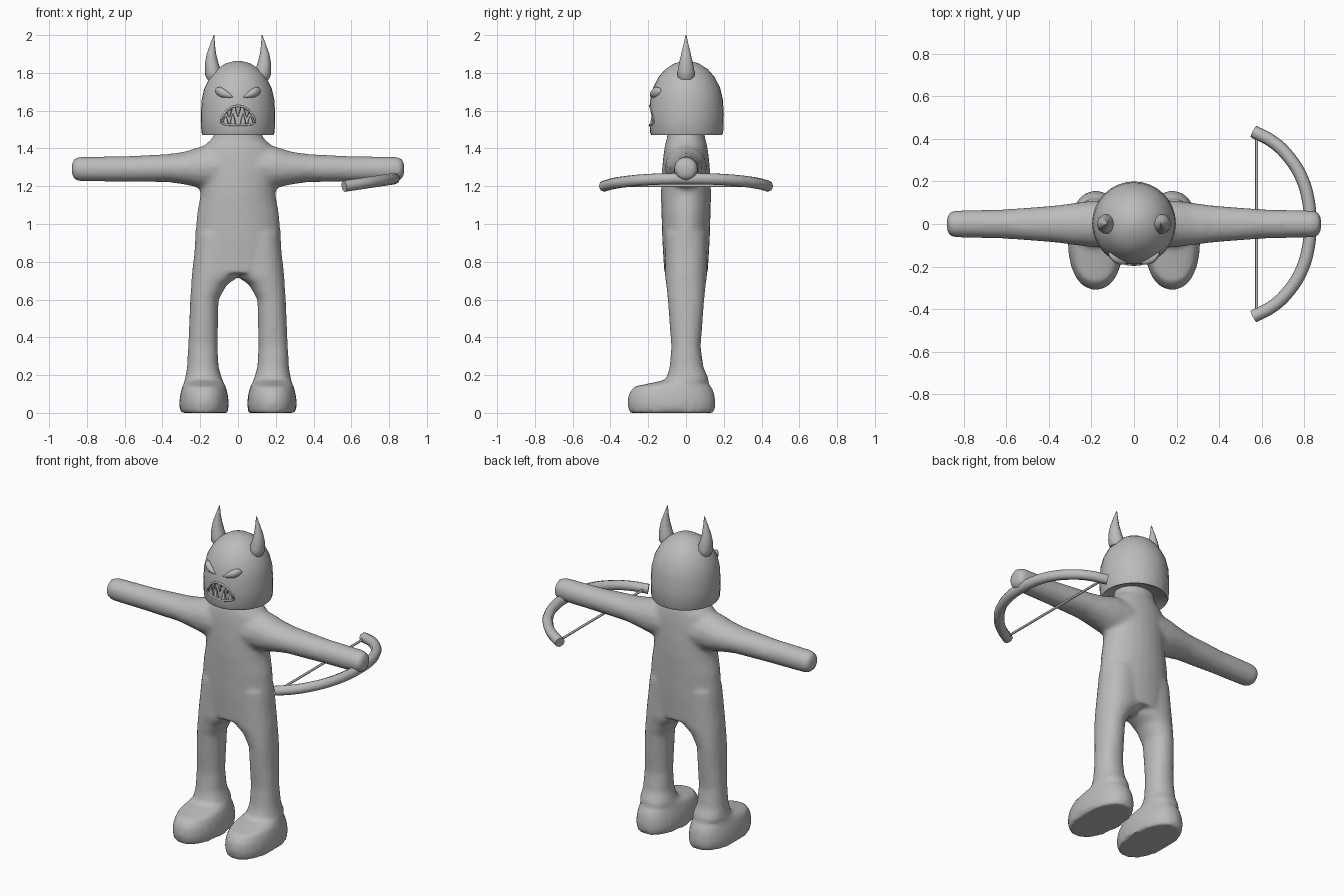
import bpy, bmesh, math
from mathutils import Vector

if "Cube" in bpy.data.objects:
    bpy.data.objects.remove(bpy.data.objects["Cube"])

grey = bpy.data.materials.new("plain grey")
grey.use_nodes = True
grey.diffuse_color = (0.5, 0.5, 0.5, 1)
grey.node_tree.nodes["Principled BSDF"].inputs["Base Color"].default_value = (0.5, 0.5, 0.5, 1)


def loft(bm, rings, axis="z", sides=16, power=2.0):
    """Skin elliptical rings (position, centre a, centre b, radius a, radius b)."""
    loops = []
    for pos, ca, cb, ra, rb in rings:
        loop = []
        for i in range(sides):
            t = 2 * math.pi * i / sides
            c, s = math.cos(t), math.sin(t)
            a = ca + ra * math.copysign(abs(c) ** (2 / power), c)
            b = cb + rb * math.copysign(abs(s) ** (2 / power), s)
            loop.append(bm.verts.new((a, b, pos) if axis == "z" else (pos, a, b)))
        loops.append(loop)
    for lo, hi in zip(loops, loops[1:]):
        for i in range(sides):
            j = (i + 1) % sides
            bm.faces.new((lo[i], lo[j], hi[j], hi[i]))
    bm.faces.new(loops[0][::-1])
    bm.faces.new(loops[-1])


def finish(name, bm, angle=40):
    bmesh.ops.recalc_face_normals(bm, faces=bm.faces)
    mesh = bpy.data.meshes.new(name)
    bm.to_mesh(mesh)
    bm.free()
    ob = bpy.data.objects.new(name, mesh)
    bpy.context.collection.objects.link(ob)
    mesh.materials.append(grey)
    smooth(ob, angle)
    return ob


def select(ob):
    bpy.ops.object.select_all(action="DESELECT")
    ob.select_set(True)
    bpy.context.view_layer.objects.active = ob


def smooth(ob, angle=40):
    select(ob)
    bpy.ops.object.shade_smooth_by_angle(angle=math.radians(angle))


def tube(name, points, radius, closed=False, kind="POLY"):
    curve = bpy.data.curves.new(name, "CURVE")
    curve.dimensions = "3D"
    curve.bevel_depth = radius
    curve.bevel_resolution = 2
    curve.use_fill_caps = True
    sp = curve.splines.new(kind)
    if kind == "BEZIER":
        sp.bezier_points.add(len(points) - 1)
        for bp, p in zip(sp.bezier_points, points):
            bp.co = p
            bp.handle_left_type = bp.handle_right_type = "AUTO"
        sp.resolution_u = 5
    else:
        sp.points.add(len(points) - 1)
        for pt, p in zip(sp.points, points):
            pt.co = (*p, 1)
    sp.use_cyclic_u = closed
    ob = bpy.data.objects.new(name, curve)
    bpy.context.collection.objects.link(ob)
    curve.materials.append(grey)
    select(ob)
    bpy.ops.object.convert(target="MESH")
    smooth(bpy.context.object, 50)


# Body: torso, arms and legs with feet, blended into one skin
bm = bmesh.new()
loft(bm, [(z, 0, 0, rx, ry) for z, rx, ry in (
    (.74, .235, .115), (.9, .23, .125), (1.05, .218, .13), (1.15, .2, .133),
    (1.25, .2, .13), (1.35, .21, .122), (1.41, .185, .113), (1.46, .13, .1),
    (1.56, .11, .095))], sides=24)
for s in (1, -1):
    loft(bm, [(s * x, 0, z, ry, rz) for x, z, ry, rz in (
        (0, 1.3, .12, .13), (.2, 1.3, .11, .11), (.28, 1.296, .1, .088),
        (.37, 1.296, .088, .075), (.6, 1.291, .07, .068), (.84, 1.291, .064, .066),
        (.868, 1.291, .056, .055), (.88, 1.291, .03, .03))], axis="x")
    loft(bm, [(z, s * x, y, rx, ry) for z, x, y, rx, ry in (
        (0, .18, -.075, .126, .226), (.05, .18, -.077, .132, .235),
        (.1, .18, -.077, .126, .228), (.14, .18, -.07, .115, .205),
        (.152, .18, -.05, .11, .165), (.175, .182, .008, .1, .115),
        (.24, .186, .003, .084, .09), (.35, .186, 0, .078, .078),
        (.6, .178, 0, .075, .097), (.68, .1525, 0, .095, .105),
        (.72, .122, 0, .124, .112), (.95, .11, 0, .11, .11))], sides=24, power=2.2)
body = finish("body", bm)
remesh = body.modifiers.new("blend", "REMESH")
remesh.mode = "VOXEL"
remesh.voxel_size = 0.014
relax = body.modifiers.new("relax", "SMOOTH")
relax.factor = 0.5
relax.iterations = 6
for m in ("blend", "relax"):
    select(body)
    bpy.ops.object.modifier_apply(modifier=m)
smooth(body, 50)

# Head: dome with a hollowed underside
bm = bmesh.new()
loft(bm, [(z, 0, .003, r, r) for z, r in (
    (1.5, .1), (1.478, .175), (1.47, .187), (1.485, .194), (1.58, .197),
    (1.66, .192), (1.72, .178), (1.78, .147), (1.82, .112), (1.85, .065),
    (1.864, .015))], sides=32)
head = finish("head", bm)


def face_y(x, r=.194):
    return .003 - math.sqrt(r * r - x * x)


# Mouth: frowning opening cut into the face, with a thin lip
half = [(0, 1.626), (.03, 1.62), (.06, 1.6), (.085, 1.565), (.092, 1.54), (.07, 1.528), (.035, 1.524)]
outline = half + [(0, 1.524)] + [(-x, z) for x, z in half[:0:-1]]
bm = bmesh.new()
front = bm.faces.new([bm.verts.new((x, -.26, z)) for x, z in outline])
back = bmesh.ops.extrude_face_region(bm, geom=[front])["geom"]
for v in back:
    if isinstance(v, bmesh.types.BMVert):
        v.co.y = face_y(v.co.x) + .03
cutter = finish("mouth_cutter", bm)
cutter.hide_render = True
cut = head.modifiers.new("mouth", "BOOLEAN")
cut.operation = "DIFFERENCE"
cut.object = cutter
select(head)
bpy.ops.object.modifier_apply(modifier="mouth")
bpy.data.objects.remove(cutter)
smooth(head, 35)
tube("lip", [(x, face_y(x), z) for x, z in outline], .006, closed=True)

# Teeth: tall lower fangs and short upper ones
bm = bmesh.new()
for x, z, h in ((-.066, 1.528, .045), (-.027, 1.524, .06), (.027, 1.524, .06), (.066, 1.528, .045),
                (-.047, 1.608, -.045), (0, 1.622, -.055), (.047, 1.608, -.045)):
    y = face_y(x) + .012
    loft(bm, [(z, x, y, .017, .012), (z + h * .5, x, y, .011, .009), (z + h, x, y, .002, .002)], sides=8)
finish("teeth", bm)

for s, side in ((1, "left"), (-1, "right")):
    # Horns
    bm = bmesh.new()
    loft(bm, [(z, s * x, 0, r, r * 1.08) for z, x, r in (
        (1.765, .128, .035), (1.785, .129, .044), (1.81, .132, .043), (1.85, .139, .036),
        (1.9, .141, .025), (1.95, .135, .013), (2.0, .127, .002))], sides=10)
    finish(side + "_horn", bm, 60)
    # Slanted teardrop eyes
    bm = bmesh.new()
    loft(bm, [(s * x, face_y(x, .185), z, ry, rz) for x, z, ry, rz in (
        (.026, 1.671, .004, .003), (.045, 1.68, .014, .013), (.07, 1.69, .022, .022),
        (.092, 1.698, .025, .027), (.11, 1.703, .019, .02), (.12, 1.705, .006, .007))],
        axis="x", sides=12)
    finish(side + "_eye", bm, 60)

# Bow: tilted curved limb and straight string below the left hand
limb = [(.562, .435), (.655, .385), (.73, .312), (.787, .22), (.82, .11)]
limb = limb + [(.828, 0)] + [(x, -y) for x, y in limb[::-1]]
tube("bow_limb", [(x, y, 1.2 + (x - .562) * .15) for x, y in limb], .03, kind="BEZIER")
tube("bow_string", [(.577, -.42, 1.203), (.577, .42, 1.203)], .007)
